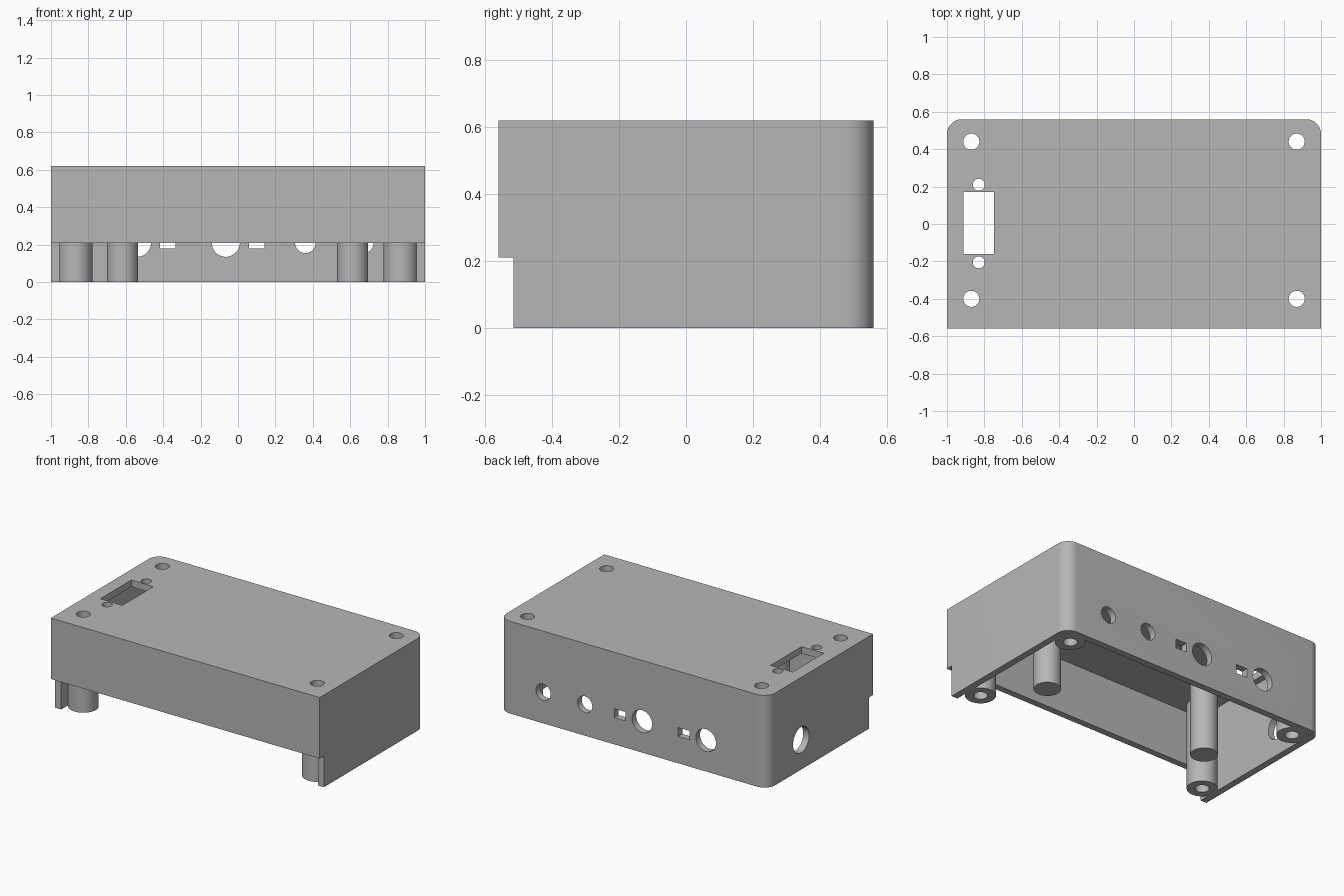
import bpy, bmesh
from math import cos, sin, pi, radians
from mathutils import Matrix

if "Cube" in bpy.data.objects:
    bpy.data.objects.remove(bpy.data.objects["Cube"])

grey = bpy.data.materials.new("plain_grey")
grey.use_nodes = True
GREY = (0.47, 0.47, 0.47, 1)
grey.diffuse_color = GREY
grey.node_tree.nodes["Principled BSDF"].inputs["Base Color"].default_value = GREY

HEIGHT, WALL, DEPTH = 0.62, 0.045, 0.56
PORT_Z = 0.21


def finish(bm, name):
    bmesh.ops.recalc_face_normals(bm, faces=bm.faces)
    mesh = bpy.data.meshes.new(name)
    bm.to_mesh(mesh)
    bm.free()
    mesh.materials.append(grey)
    obj = bpy.data.objects.new(name, mesh)
    bpy.context.collection.objects.link(obj)
    return obj


def rounded_prism(name, half_x, front, back, radius, z0, z1, steps=12):
    """Plan with square front corners and rounded back corners."""
    bm = bmesh.new()
    pts = [(-half_x, front), (half_x, front)]
    for cx, start in ((half_x - radius, 0), (radius - half_x, pi / 2)):
        for i in range(steps + 1):
            a = start + i * pi / 2 / steps
            pts.append((cx + radius * cos(a), back - radius + radius * sin(a)))
    face = bm.faces.new([bm.verts.new((x, y, z0)) for x, y in pts])
    top = bmesh.ops.extrude_face_region(bm, geom=[face])["geom"]
    bmesh.ops.translate(bm, vec=(0, 0, z1 - z0),
                        verts=[v for v in top if isinstance(v, bmesh.types.BMVert)])
    return finish(bm, name)


def add_cylinder(bm, centre, radius, length, axis="Z"):
    turn = {"Z": Matrix(), "Y": Matrix.Rotation(pi / 2, 4, "X"),
            "X": Matrix.Rotation(pi / 2, 4, "Y")}[axis]
    bmesh.ops.create_cone(bm, cap_ends=True, segments=48, radius1=radius, radius2=radius,
                          depth=length, matrix=Matrix.Translation(centre) @ turn)


def add_box(bm, centre, size):
    bmesh.ops.create_cube(bm, size=1, matrix=Matrix.Translation(centre) @ Matrix.Diagonal((*size, 1)))


def activate(obj):
    bpy.ops.object.select_all(action="DESELECT")
    obj.select_set(True)
    bpy.context.view_layer.objects.active = obj


def cut(obj, cutter):
    cutter.hide_render = True
    mod = obj.modifiers.new("cut", "BOOLEAN")
    mod.operation, mod.solver, mod.object = "DIFFERENCE", "EXACT", cutter
    activate(obj)
    bpy.ops.object.modifier_apply(modifier=mod.name)


# Shell: front wall stops short of the bottom, then the inside is hollowed
shell = rounded_prism("case_shell", 1, -DEPTH, DEPTH, 0.08, 0, HEIGHT)
bm = bmesh.new()
add_box(bm, (0, -0.615, 0), (3, 0.2, 2 * PORT_Z))
front_gap = finish(bm, "front_gap_cutter")
inner = DEPTH - WALL
cavity = rounded_prism("cavity_cutter", 1 - WALL, -inner - 0.001, inner, 0.035,
                       -0.2, HEIGHT - WALL)

# Openings in the top, back and side
screws = [(x, y) for x in (-0.87, 0.87) for y in (-0.40, 0.44)]
bm = bmesh.new()
for x, y in screws:
    add_cylinder(bm, (x, y, 0.3), 0.043, 1.2)
add_box(bm, (-0.83, 0.005, HEIGHT), (0.165, 0.33, 0.2))
for y in (-0.205, 0.21):
    add_cylinder(bm, (-0.83, y, HEIGHT), 0.032, 0.2)
for x, r in ((-0.54, 0.075), (-0.065, 0.075), (0.36, 0.055), (0.67, 0.055)):
    add_cylinder(bm, (x, DEPTH, PORT_Z), r, 0.2, "Y")
for x in (-0.375, 0.1):
    add_box(bm, (x, DEPTH, PORT_Z), (0.083, 0.2, 0.06))
add_cylinder(bm, (-1, 0.205, 0.2), 0.086, 0.2, "X")
openings = finish(bm, "opening_cutter")

for cutter in (front_gap, cavity, openings):
    cut(shell, cutter)
parts = [shell]


# Posts hanging from the ceiling: bored screw posts and solid supports
def post(name, x, y, radius):
    bm = bmesh.new()
    top = HEIGHT - WALL / 2
    add_cylinder(bm, (x, y, top / 2), radius, top)
    parts.append(finish(bm, name))
    return parts[-1]


for i, (x, y) in enumerate(screws):
    cut(post(f"screw_post_{i + 1}", x, y, 0.093), openings)
for side, x in (("right", -0.617), ("left", 0.613)):
    post(f"support_post_{side}", x, -0.08, 0.083)

for cutter in (front_gap, cavity, openings):
    bpy.data.objects.remove(cutter)
for part in parts:
    activate(part)
    bpy.ops.object.shade_smooth_by_angle(angle=radians(30))
